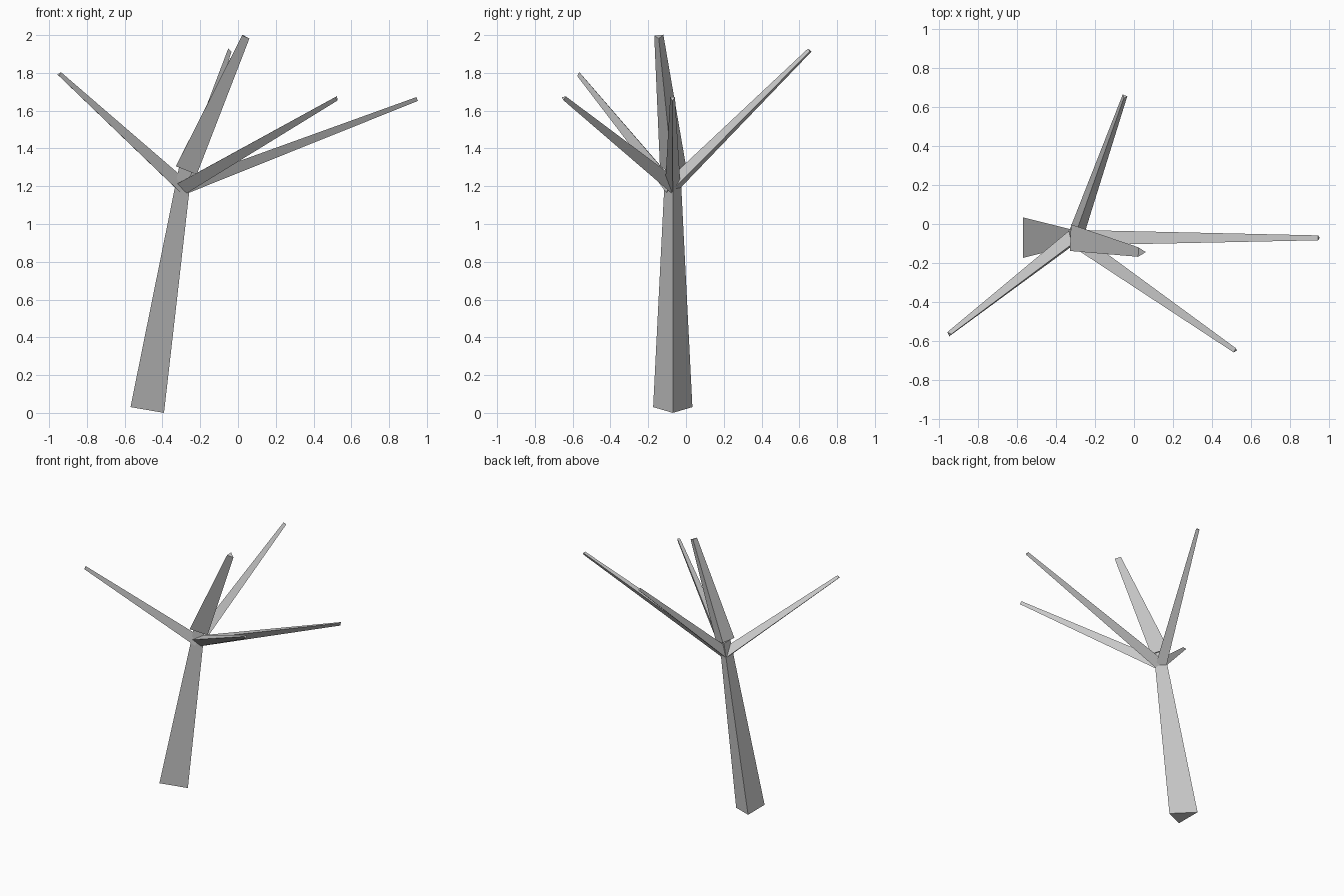
import bpy, bmesh, math
from mathutils import Vector

if "Cube" in bpy.data.objects:
    bpy.data.objects.remove(bpy.data.objects["Cube"])


def limb(name, start, end, r0, r1):
    """Tapered three-sided limb with closed ends between two points."""
    p0, p1 = Vector(start), Vector(end)
    d = (p1 - p0).normalized()
    a = Vector((0, 1, 0)).cross(d).normalized()   # ridge direction
    b = d.cross(a)
    bm = bmesh.new()
    rings = []
    for p, r in ((p0, r0), (p1, r1)):
        angles = [i * math.tau / 3 for i in range(3)]
        rings.append([bm.verts.new(p + r * (a * math.cos(t) + b * math.sin(t))) for t in angles])
    low, high = rings
    bm.faces.new(low[::-1])
    bm.faces.new(high)
    for i in range(3):
        j = (i + 1) % 3
        bm.faces.new((low[i], low[j], high[j], high[i]))
    mesh = bpy.data.meshes.new(name)
    bm.to_mesh(mesh)
    bm.free()
    obj = bpy.data.objects.new(name, mesh)
    bpy.context.collection.objects.link(obj)
    return obj


# Leaning trunk and the thicker leader on top of it
crown = (-0.29, -0.07, 1.295)
limb("trunk", (-0.51, -0.07, 0.0205), crown, 0.12, 0.046)
limb("top_branch", crown, (0.035, -0.144, 1.994), 0.079, 0.028)

# Side branches fanning out from just below the crown
fork = (-0.304, -0.07, 1.197)
tips = {
    "left_branch": (-0.947, -0.565, 1.793),
    "front_branch": (0.521, -0.648, 1.667),
    "right_branch": (0.947, -0.071, 1.665),
    "back_branch": (-0.048, 0.655, 1.918),
}
for name, tip in tips.items():
    limb(name, fork, tip, 0.046, 0.0145)
